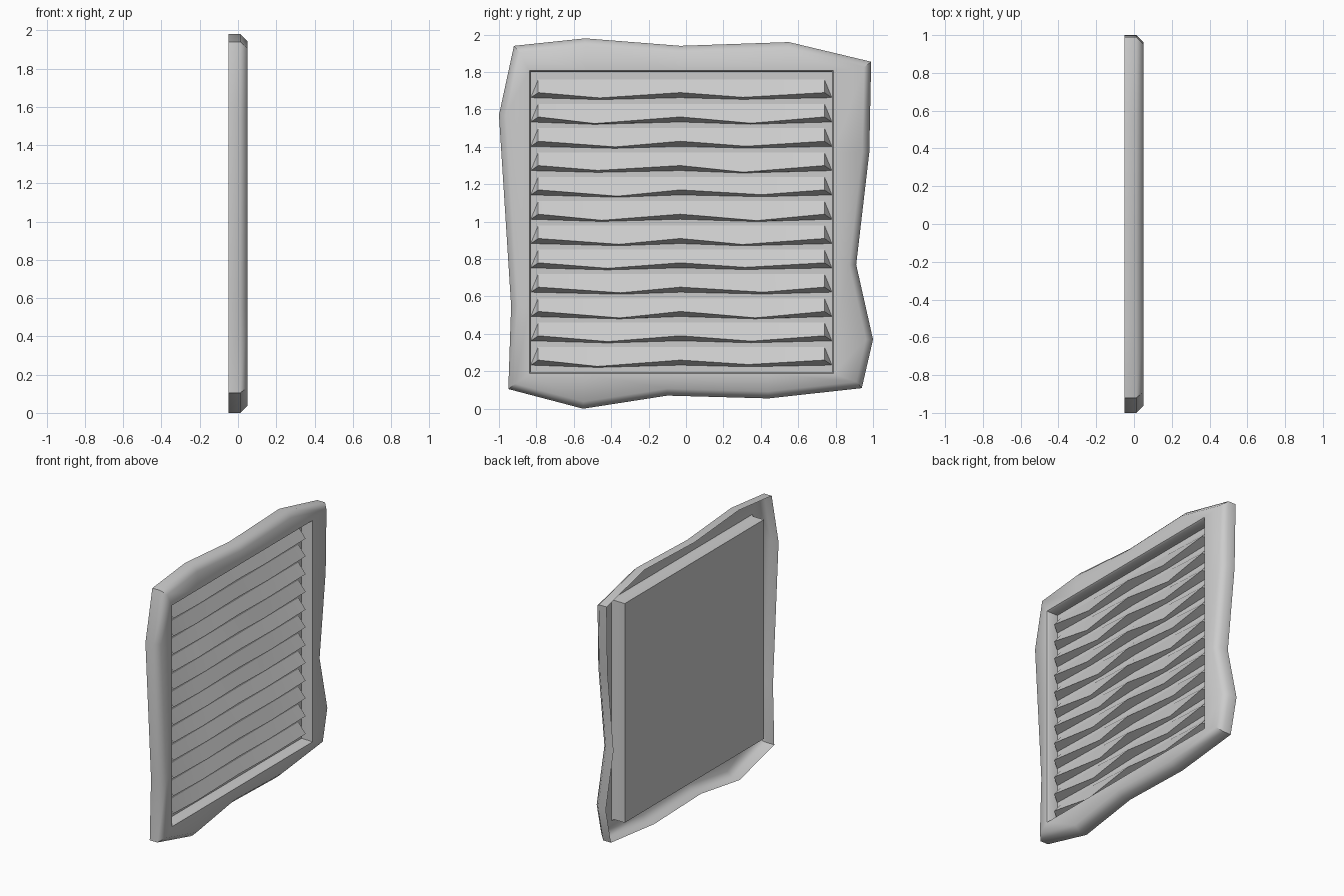
import bpy, bmesh, random
from mathutils import Vector

if "Cube" in bpy.data.objects:
    bpy.data.objects.remove(bpy.data.objects["Cube"])

random.seed(4)
Y0, Y1, Z0, Z1 = -0.83, 0.78, 0.195, 1.80   # opening in the frame

# Uneven outline of the frame, clockwise seen from +x (y, z)
outline = [(-0.92, 1.94), (-0.54, 1.98), (-0.03, 1.94), (0.55, 1.96), (0.99, 1.855),
           (0.98, 1.37), (0.91, 0.77), (1.0, 0.37), (0.94, 0.11), (0.44, 0.055),
           (-0.10, 0.07), (-0.55, 0.0), (-0.95, 0.105), (-0.935, 0.55), (-1.0, 1.57)]


def inset(pts, d):
    """Mitred inward offset of a clockwise loop."""
    out = []
    for i, p in enumerate(pts):
        a, b, c = Vector(pts[i - 1]), Vector(p), Vector(pts[(i + 1) % len(pts)])
        e, f = (b - a).normalized(), (c - b).normalized()
        n1, n2 = Vector((e.y, -e.x)), Vector((f.y, -f.x))
        out.append(tuple(b + (n1 + n2) * d / (1 + n1.dot(n2))))
    return out


def opening(grow):
    """Outline points pulled onto the opening rectangle."""
    return [(min(max(y, Y0 - grow), Y1 + grow), min(max(z, Z0 - grow), Z1 + grow))
            for y, z in outline]


def finish(bm, name, angle):
    me = bpy.data.meshes.new(name)
    bm.to_mesh(me)
    bm.free()
    ob = bpy.data.objects.new(name, me)
    bpy.context.collection.objects.link(ob)
    bpy.ops.object.select_all(action='DESELECT')
    ob.select_set(True)
    bpy.context.view_layer.objects.active = ob
    bpy.ops.object.shade_smooth_by_angle(angle=angle)
    return ob


# Frame: outer wall, chamfer, face, opening walls and closed back, hollow behind
bm = bmesh.new()
layers = [(-0.05, outline), (0.012, outline), (0.05, inset(outline, 0.037)),
          (0.05, opening(0.008)), (0.038, opening(0)), (-0.05, opening(0))]
rings = [[bm.verts.new((x, y, z)) for y, z in pts] for x, pts in layers]
n = len(outline)
for r, s in zip(rings, rings[1:]):
    for i in range(n):
        j = (i + 1) % n
        bm.faces.new((r[i], s[i], s[j], r[j]))
bm.faces.new(rings[-1])
bmesh.ops.recalc_face_normals(bm, faces=bm.faces)
finish(bm, "vent_frame", 0.85)

# Panel behind the slats
bm = bmesh.new()
bm.faces.new([bm.verts.new((-0.032, y, z)) for y, z in
              ((Y0, Z0), (Y1, Z0), (Y1, Z1), (Y0, Z1))])
finish(bm, "backing_panel", 0.5)

# Slats: wedge section with a worn, wavering front edge
for k in range(12):
    top = 1.76 - 0.13 * k
    bm = bmesh.new()
    ys = [-0.79, -0.42 + random.uniform(-0.08, 0.08), -0.03,
          0.36 + random.uniform(-0.07, 0.07), 0.74]
    sections = []
    for i, y in enumerate(ys):
        w = random.uniform(0.7, 1.1) if i % 2 else 0
        yc = Y0 if i == 0 else Y1 if i == 4 else y
        sections.append([bm.verts.new(p) for p in
                         ((-0.028, y, top),
                          (0.03 - 0.03 * w, y, top - 0.07 - 0.033 * w),
                          (-0.03, yc, top - 0.097 - 0.012 * w))])
    for s, t in zip(sections, sections[1:]):
        for i in range(3):
            j = (i + 1) % 3
            bm.faces.new((s[i], s[j], t[j], t[i]))
    bm.faces.new(sections[0])
    bm.faces.new(sections[-1])
    bmesh.ops.recalc_face_normals(bm, faces=bm.faces)
    finish(bm, f"slat_{k + 1}", 0.6)
